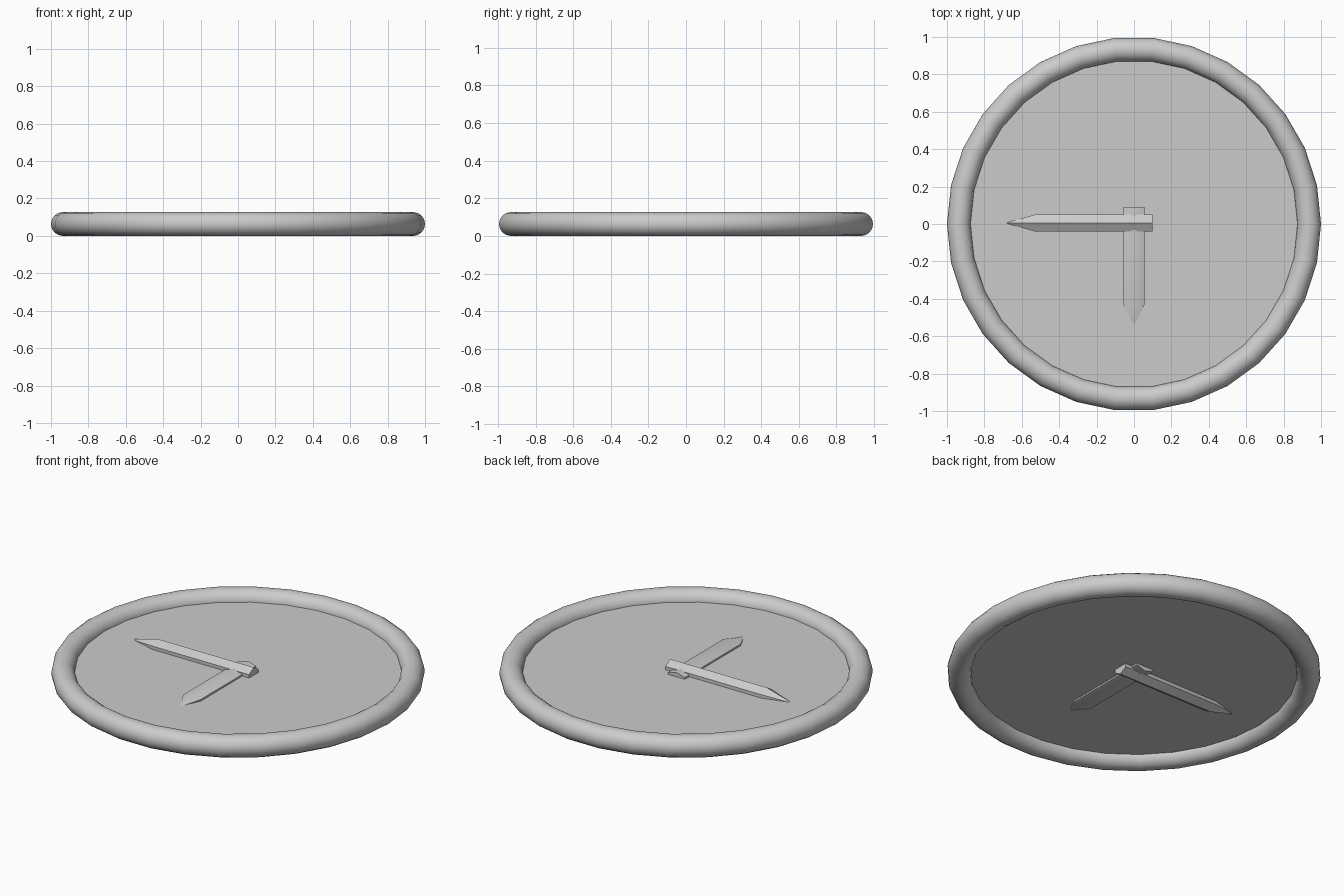
import bpy, bmesh, math

if "Cube" in bpy.data.objects:
    bpy.data.objects.remove(bpy.data.objects["Cube"])

TUBE = 0.0635      # rim tube radius
MID = TUBE         # mid height of the clock
SIDES = 30


def smooth(obj, angle):
    bpy.ops.object.select_all(action='DESELECT')
    obj.select_set(True)
    bpy.context.view_layer.objects.active = obj
    bpy.ops.object.shade_smooth_by_angle(angle=math.radians(angle))


# Rim
bpy.ops.mesh.primitive_torus_add(major_segments=SIDES, minor_segments=16,
                                 major_radius=1 - TUBE, minor_radius=TUBE,
                                 location=(0, 0, MID))
rim = bpy.context.object
rim.name = "rim"
smooth(rim, 30)

# Dial plate, a thin disc set in the rim
bpy.ops.mesh.primitive_cylinder_add(vertices=SIDES, radius=0.92, depth=0.012,
                                    location=(0, 0, MID),
                                    rotation=(0, 0, math.radians(6)))
bpy.context.object.name = "dial"


def hand(name, half_width, half_height, tail, shoulder, tip, turn, offset):
    """Six-sided bar along local +x with a ridge up and down and a pointed end."""
    bm = bmesh.new()
    rings = []
    for x, sy, sz in ((-tail, 1, 1), (shoulder, 1, 1), (tip, 0.04, 0.2)):
        ring = []
        for i in range(6):
            a = math.radians(30 + 60 * i)
            y = half_width * math.cos(a) / math.cos(math.radians(30))
            ring.append(bm.verts.new((x, y * sy, half_height * math.sin(a) * sz)))
        rings.append(ring)
    for r0, r1 in zip(rings, rings[1:]):
        for i in range(6):
            j = (i + 1) % 6
            bm.faces.new((r0[i], r0[j], r1[j], r1[i]))
    bm.faces.new(rings[0])
    bm.faces.new(rings[-1])
    bmesh.ops.recalc_face_normals(bm, faces=bm.faces)
    mesh = bpy.data.meshes.new(name)
    bm.to_mesh(mesh)
    bm.free()
    obj = bpy.data.objects.new(name, mesh)
    bpy.context.collection.objects.link(obj)
    obj.location = (0, offset, MID)
    obj.rotation_euler = (0, 0, math.radians(turn))
    smooth(obj, 40)
    return obj


# Hands, passing through the dial so both sides show them
hand("minute_hand", 0.045, 0.052, 0.10, 0.53, 0.68, 180, 0.005)
hand("hour_hand", 0.056, 0.032, 0.09, 0.43, 0.54, -90, 0)
